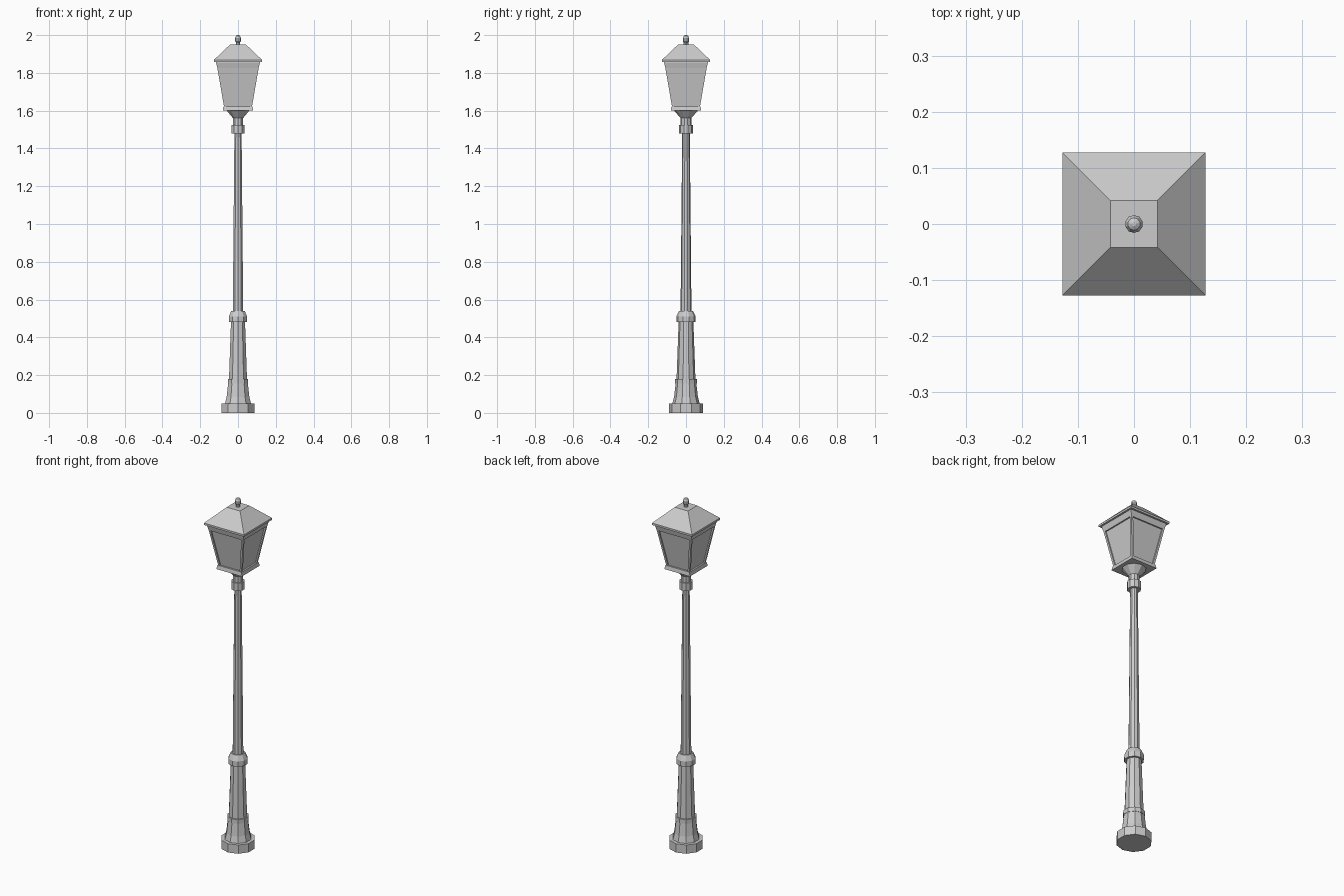
import bpy, math

if "Cube" in bpy.data.objects:
    bpy.data.objects.remove(bpy.data.objects["Cube"])


def make(name, verts, faces):
    mesh = bpy.data.meshes.new(name)
    mesh.from_pydata(verts, [], faces)
    mesh.update()
    obj = bpy.data.objects.new(name, mesh)
    bpy.context.collection.objects.link(obj)
    return obj


def loft(name, rings):
    """Skin equal-sized rings of points from bottom to top, capped."""
    n = len(rings[0])
    verts = [p for ring in rings for p in ring]
    faces = [(k * n + i, k * n + (i + 1) % n, (k + 1) * n + (i + 1) % n, (k + 1) * n + i)
             for k in range(len(rings) - 1) for i in range(n)]
    faces += [tuple(range(n))[::-1], tuple(range(len(verts) - n, len(verts)))]
    return make(name, verts, faces)


def turned(name, profile, sides=10):
    step = 2 * math.pi / sides
    return loft(name, [[(r * math.cos(math.pi / 2 + i * step),
                         r * math.sin(math.pi / 2 + i * step), z)
                        for i in range(sides)] for r, z in profile])


def square(cx, cy, h, z):
    return [(cx + sx * h, cy + sy * h, z)
            for sx, sy in ((-1, -1), (1, -1), (1, 1), (-1, 1))]


def squared(name, profile):
    return loft(name, [square(0, 0, h, z) for h, z in profile])


# Ten-sided post, from the ground up
turned("base_foot", [(0.091, 0), (0.091, 0.05)])
turned("base_flare", [(0.072, 0.05), (0.063, 0.085), (0.055, 0.155)])
turned("base_band", [(0.057, 0.155), (0.057, 0.18)])
turned("lower_post", [(0.050, 0.18), (0.039, 0.485)])
turned("post_collar", [(0.051, 0.48), (0.051, 0.51), (0.037, 0.54)])
turned("upper_post", [(0.029, 0.53), (0.020, 1.485)])
turned("top_collar", [(0.036, 1.48), (0.036, 1.525)])
turned("neck", [(0.028, 1.52), (0.028, 1.56), (0.065, 1.603)])

# Square lantern
squared("lantern_floor", [(0.081, 1.60), (0.077, 1.622)])
squared("lantern_glass", [(0.067, 1.62), (0.103, 1.835)])
squared("lantern_rim", [(0.109, 1.825), (0.116, 1.853), (0.116, 1.86)])
squared("roof", [(0.127, 1.858), (0.127, 1.869), (0.042, 1.95)])

# Leaning corner posts
for i, (sx, sy) in enumerate(((-1, -1), (1, -1), (1, 1), (-1, 1))):
    loft("corner_post_%d" % (i + 1),
         [square(sx * c, sy * c, 0.006, z) for c, z in ((0.067, 1.615), (0.104, 1.83))])

# Finial
turned("finial", [(0.012, 1.945), (0.012, 1.962), (0.016, 1.966),
                  (0.016, 1.985), (0.011, 1.996), (0.004, 2.0)])
